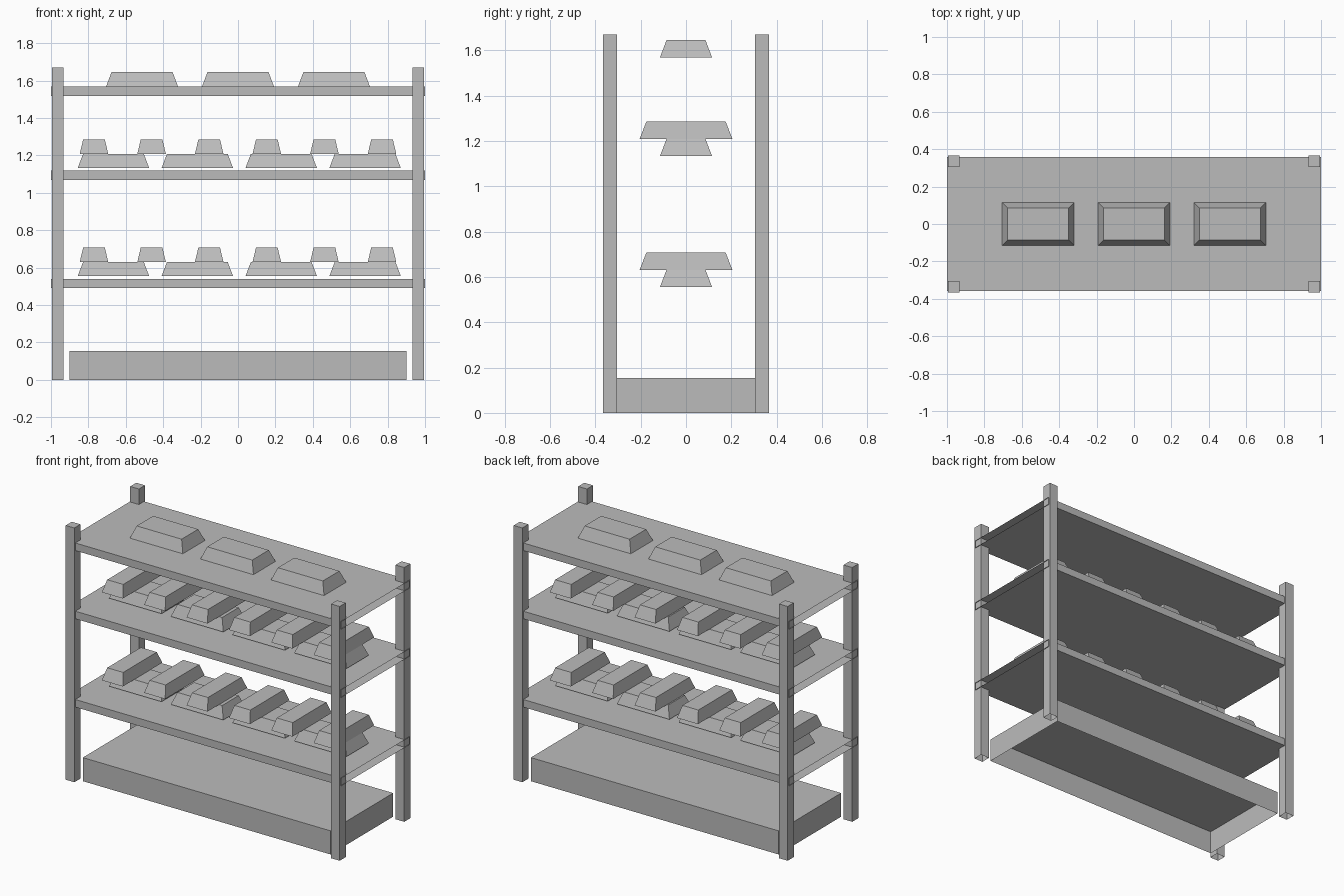
import bpy, bmesh

if "Cube" in bpy.data.objects:
    bpy.data.objects.remove(bpy.data.objects["Cube"])

grey = bpy.data.materials.new("mid_grey")
grey.diffuse_color = (0.5, 0.5, 0.5, 1)
grey.use_nodes = True
grey.node_tree.nodes["Principled BSDF"].inputs["Base Color"].default_value = grey.diffuse_color


def block(name, center, size, z0, z1, inset=0.0, open_dirs=()):
    """Box, optionally tapered to the top, with chosen sides left open."""
    bm = bmesh.new()
    bmesh.ops.create_cube(bm, size=1)
    bm.normal_update()
    gone = [f for f in bm.faces
            if any(f.normal.dot(d) > 0.9 for d in open_dirs)]
    bmesh.ops.delete(bm, geom=gone, context='FACES')
    for v in bm.verts:
        shrink = 2 * inset if v.co.z > 0 else 0
        v.co.x = center[0] + v.co.x * (size[0] - shrink)
        v.co.y = center[1] + v.co.y * (size[1] - shrink)
        v.co.z = z1 if v.co.z > 0 else z0
    me = bpy.data.meshes.new(name)
    bm.to_mesh(me)
    bm.free()
    me.materials.append(grey)
    ob = bpy.data.objects.new(name, me)
    bpy.context.collection.objects.link(ob)
    return ob


DOWN = [(0, 0, -1)]
ENDS = [(1, 0, 0), (-1, 0, 0)]

# corner posts
for sx in (-1, 1):
    for sy in (-1, 1):
        block("corner_post", (sx * 0.964, sy * 0.335), (0.063, 0.063),
              0, 1.67, open_dirs=DOWN)

# base plinth, open underneath
block("base_plinth", (0, 0), (1.8, 0.65), 0, 0.155, open_dirs=DOWN)

# shelf boards, open at the ends
for top in (0.54, 1.12, 1.568):
    block("shelf_board", (0, 0), (2.0, 0.714), top - 0.05, top, open_dirs=ENDS)

# single row of bars on the top shelf
for i in range(3):
    block("top_bar", (-0.513 + 0.513 * i, 0), (0.385, 0.23),
          1.568, 1.645, 0.029, DOWN)

# two crossed layers of bars on the lower shelves
for z in (0.555, 1.133):
    for i in range(4):
        block("lower_bar", (-0.666 + 0.4485 * i, 0), (0.382, 0.23),
              z, z + 0.076, 0.029, DOWN)
    for i in range(6):
        ob = block("crossing_bar", (-0.77 + 0.308 * i, 0), (0.152, 0.41),
                   z + 0.076, z + 0.152, 0.018, DOWN)
        # the long taper is steeper than the side taper
        for v in ob.data.vertices:
            if v.co.z > z + 0.1:
                v.co.y = 0.175 if v.co.y > 0 else -0.175
